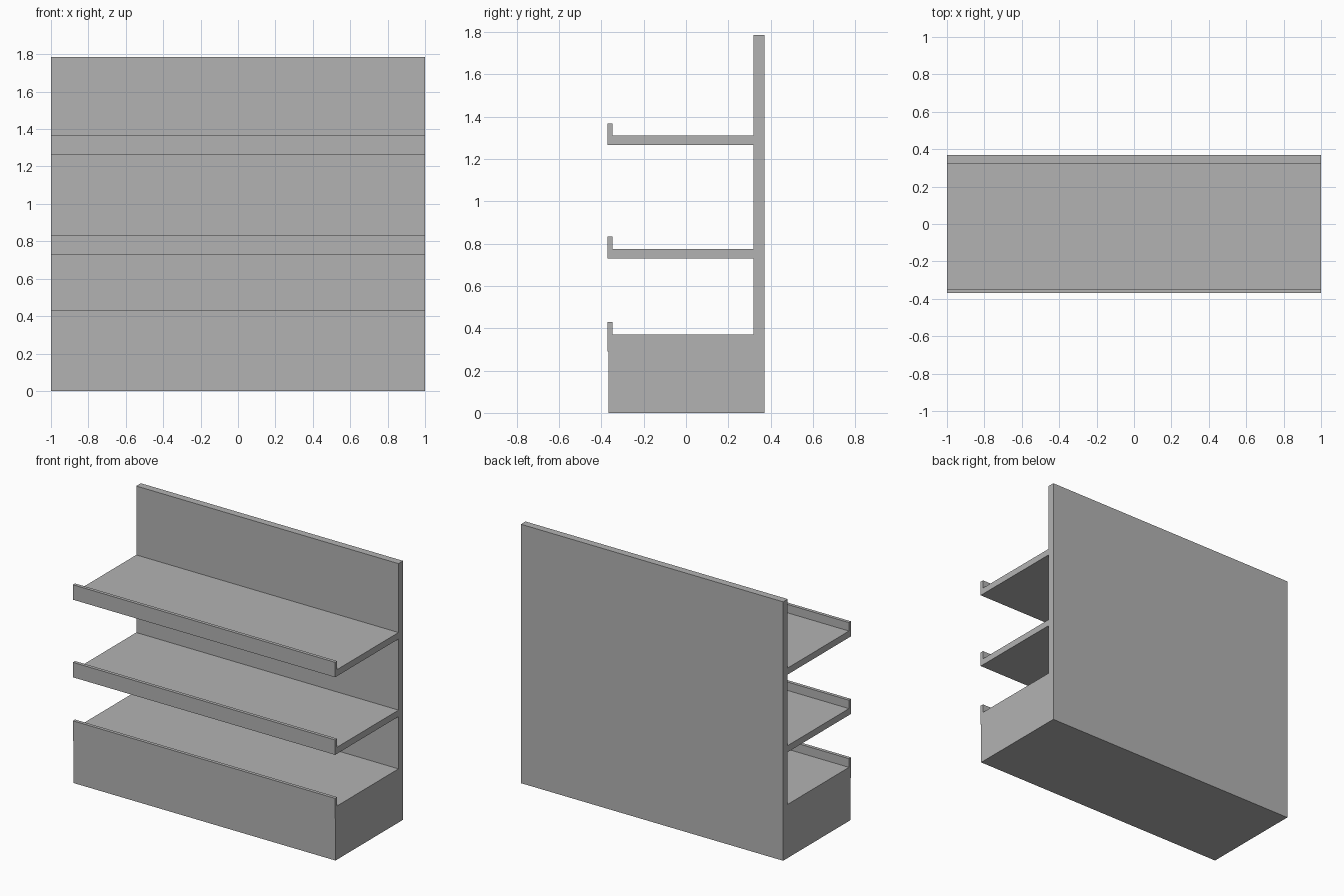
import bpy
import bmesh

cube = bpy.data.objects.get("Cube")
if cube:
    bpy.data.objects.remove(cube, do_unlink=True)

HALF_WIDTH = 1.0
FRONT, BACK = -0.37, 0.37
PANEL_FRONT = 0.32    # front face of the back panel
LIP_BACK = -0.347     # inner face of the front lips
HEIGHT = 1.785

grey = bpy.data.materials.new("shelf_grey")
grey.use_nodes = True
colour = (0.45, 0.45, 0.45, 1.0)
grey.diffuse_color = colour
grey.node_tree.nodes["Principled BSDF"].inputs["Base Color"].default_value = colour


def extrude_profile(name, profile):
    """Extrude a side profile of (y, z) points across the full width."""
    bm = bmesh.new()
    face = bm.faces.new([bm.verts.new((-HALF_WIDTH, y, z)) for y, z in profile])
    result = bmesh.ops.extrude_face_region(bm, geom=[face])
    verts = [v for v in result["geom"] if isinstance(v, bmesh.types.BMVert)]
    bmesh.ops.translate(bm, verts=verts, vec=(2 * HALF_WIDTH, 0, 0))
    bmesh.ops.recalc_face_normals(bm, faces=bm.faces)
    mesh = bpy.data.meshes.new(name)
    bm.to_mesh(mesh)
    bm.free()
    mesh.materials.append(grey)
    obj = bpy.data.objects.new(name, mesh)
    bpy.context.collection.objects.link(obj)
    return obj


def lipped_shelf(name, bottom, top, lip_top):
    """Flat shelf with a raised lip along its front edge."""
    extrude_profile(name, [
        (FRONT, bottom), (PANEL_FRONT, bottom), (PANEL_FRONT, top),
        (LIP_BACK, top), (LIP_BACK, lip_top), (FRONT, lip_top)])


# Upright back panel
extrude_profile("back_panel", [
    (PANEL_FRONT, 0), (BACK, 0), (BACK, HEIGHT), (PANEL_FRONT, HEIGHT)])

# Solid base, its front set slightly behind its lip
base_front = FRONT + 0.004
extrude_profile("base_cabinet", [
    (base_front, 0), (PANEL_FRONT, 0), (PANEL_FRONT, 0.37),
    (LIP_BACK, 0.37), (LIP_BACK, 0.43), (FRONT, 0.43),
    (FRONT, 0.29), (base_front, 0.29)])

# Two open shelves
for name, bottom in (("middle_shelf", 0.73), ("upper_shelf", 1.265)):
    lipped_shelf(name, bottom, bottom + 0.045, bottom + 0.103)
